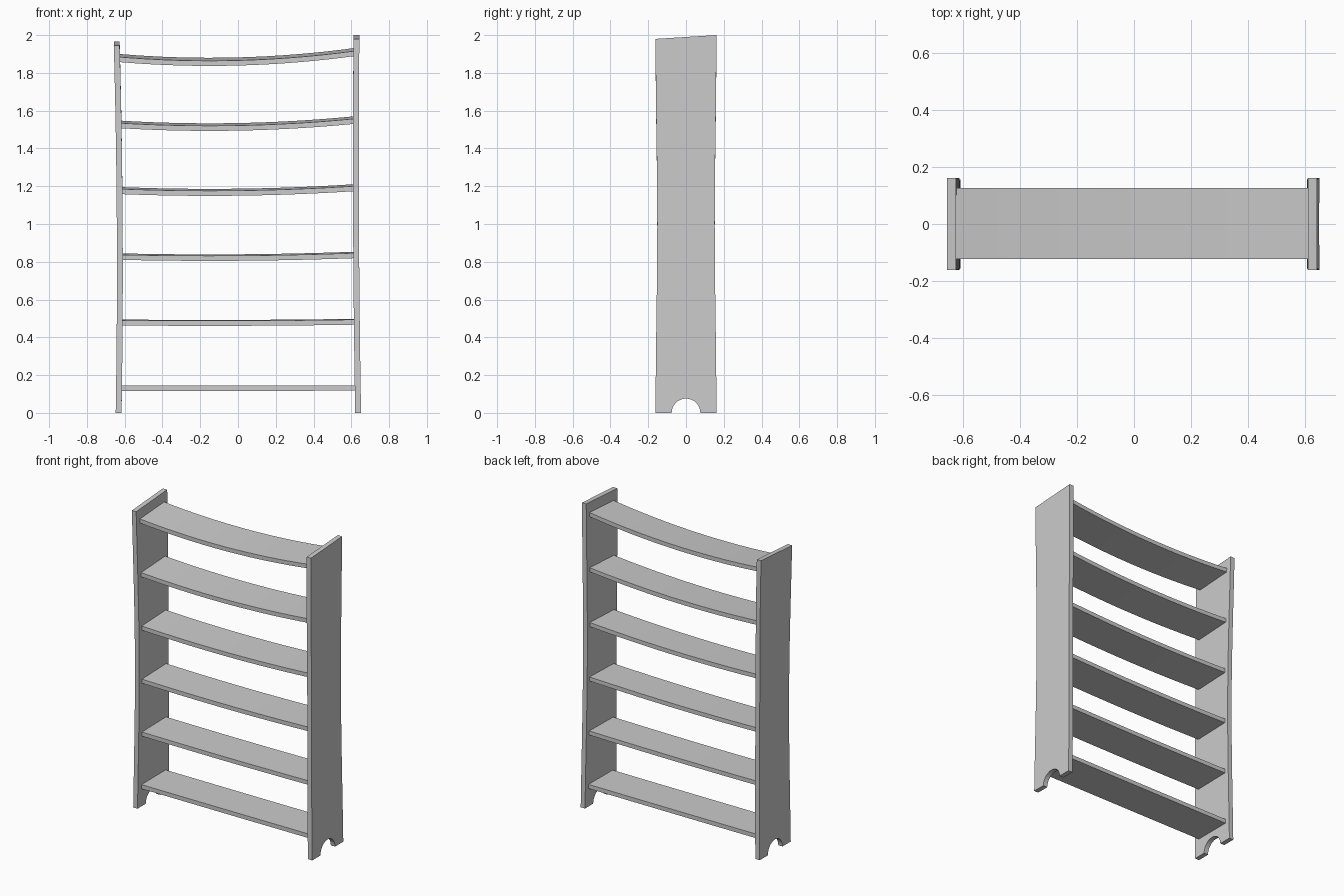
import bpy
import bmesh
import math

cube = bpy.data.objects.get("Cube")
if cube:
    bpy.data.objects.remove(cube)

# Single plain grey colour
GREY = (0.6, 0.6, 0.6, 1.0)
grey = bpy.data.materials.new("plain_grey")
grey.use_nodes = True
grey.diffuse_color = GREY
grey.node_tree.nodes["Principled BSDF"].inputs["Base Color"].default_value = GREY


def board(name, outline, push, axis, length, cuts, warp):
    """Extrude a flat outline, slice it along an axis, then warp it."""
    bm = bmesh.new()
    face = bm.faces.new([bm.verts.new(p) for p in outline])
    ext = bmesh.ops.extrude_face_region(bm, geom=[face])
    moved = [g for g in ext["geom"] if isinstance(g, bmesh.types.BMVert)]
    bmesh.ops.translate(bm, verts=moved, vec=push)
    start = min(v.co[axis] for v in bm.verts)
    normal = [0, 0, 0]
    normal[axis] = 1
    for i in range(1, cuts):
        point = [0, 0, 0]
        point[axis] = start + length * i / cuts
        bmesh.ops.bisect_plane(bm, geom=bm.verts[:] + bm.edges[:] + bm.faces[:],
                               plane_co=point, plane_no=normal)
    for v in bm.verts:
        warp(v.co)
    bmesh.ops.recalc_face_normals(bm, faces=bm.faces)
    mesh = bpy.data.meshes.new(name)
    bm.to_mesh(mesh)
    bm.free()
    mesh.materials.append(grey)
    obj = bpy.data.objects.new(name, mesh)
    bpy.context.collection.objects.link(obj)
    bpy.ops.object.select_all(action="DESELECT")
    obj.select_set(True)
    bpy.context.view_layer.objects.active = obj
    bpy.ops.object.shade_smooth_by_angle(angle=math.radians(30))


# Side panels: arched foot, narrow waist, gentle sideways bend, sloping top
def side_panel(name, centre, height, tilt, linear, square):
    half, thick, steps = 0.161, 0.031, 14
    x = -thick / 2
    arch = [(x, 0.076 * math.cos(math.pi * i / steps), 0.076 * math.sin(math.pi * i / steps))
            for i in range(steps + 1)]
    outline = [(x, half, 0), *arch, (x, -half, 0), (x, -half, height), (x, half, height)]

    def warp(co):
        t = co.z / height
        slope = co.y / half
        co.x += centre + linear * t + square * t * t
        co.y *= 1 - 0.055 * math.sin(math.pi * t) ** 2
        co.z += tilt * slope * t * t

    board(name, outline, (thick, 0, 0), 2, height, 12, warp)


side_panel("left_side_panel", 0.636, 1.99, 0.01, -0.035, 0.026)
side_panel("right_side_panel", -0.632, 1.956, 0.011, 0.034, -0.044)

# Shelves: sag and forward tilt both grow with height
LEFT_END, RIGHT_END, DEPTH, THICK = 0.622, -0.632, 0.125, 0.027


def shelf(number):
    top = 0.145 + 0.347 * number
    level = top / 1.88
    x, y, z = RIGHT_END, DEPTH, top - THICK
    outline = [(x, -y, z), (x, y, z), (x, y, top), (x, -y, top)]

    def warp(co):
        sag = 0.088 * (co.x + 0.15) ** 2
        co.z += sag * level ** 1.6
        co.z += 0.008 * level * (co.y / DEPTH - 1)
        co.y += 0.002

    length = LEFT_END - RIGHT_END
    board(f"shelf_{number + 1}", outline, (length, 0, 0), 0, length, 16, warp)


for n in range(6):
    shelf(n)
